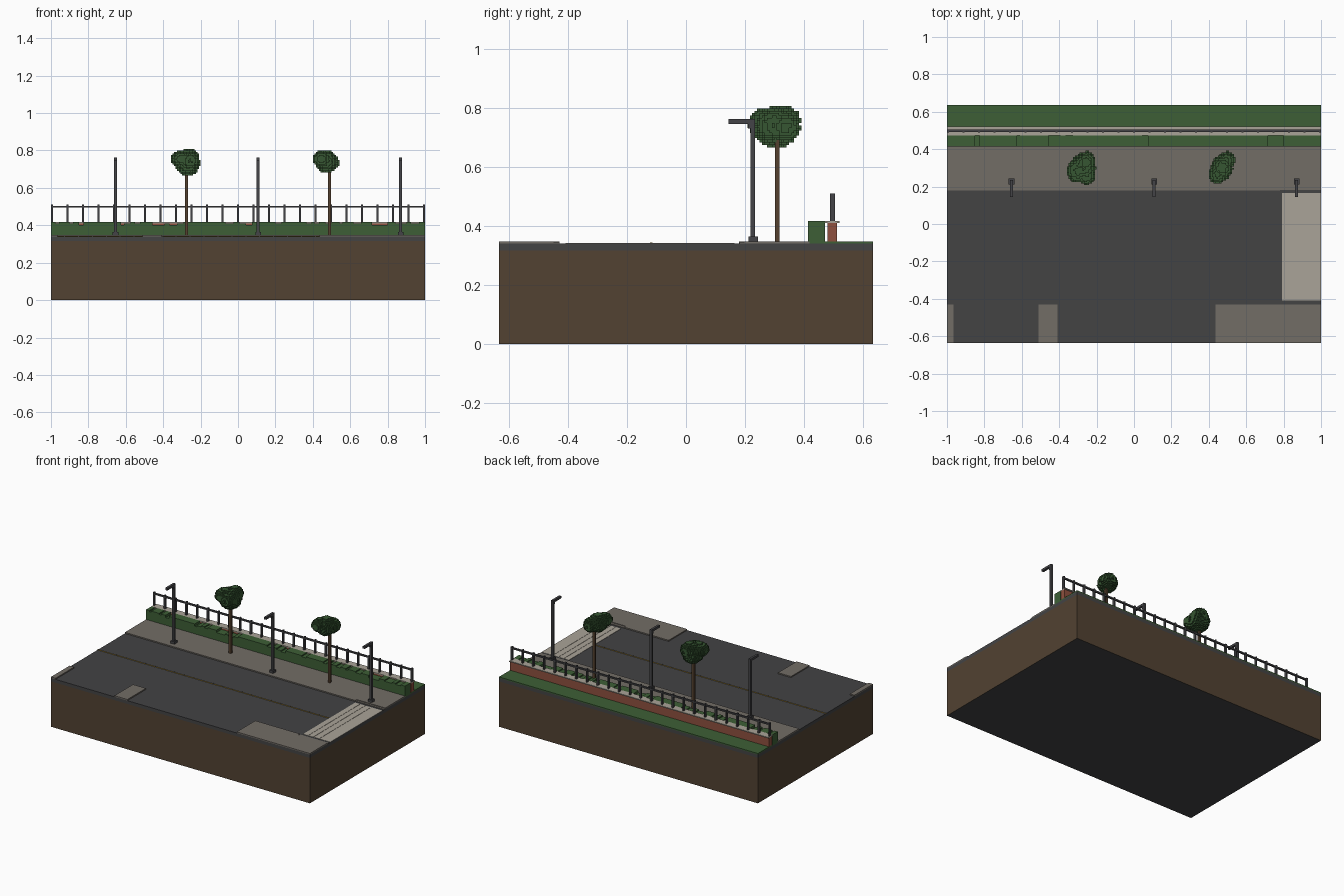
import bpy, bmesh, random
from mathutils import Matrix, Vector

random.seed(4)
cube = bpy.data.objects.get("Cube")
if cube:
    bpy.data.objects.remove(cube, do_unlink=True)

VOXEL = 1 / 120
ROAD, PAVE, WALL = 0.34, 0.348, 0.41


def material(name, *rgb):
    linear = [((c / 255 + 0.055) / 1.055) ** 2.4 for c in rgb] + [1]
    mat = bpy.data.materials.new(name)
    mat.use_nodes = True
    mat.diffuse_color = linear
    bsdf = next(n for n in mat.node_tree.nodes if n.type == 'BSDF_PRINCIPLED')
    bsdf.inputs["Base Color"].default_value = linear
    bsdf.inputs["Roughness"].default_value = 0.9
    return mat


asphalt = material("asphalt", 67, 67, 68)
soil = material("soil", 82, 66, 50)
pavement = material("pavement", 114, 109, 102)
stone = material("pale stone", 170, 164, 152)
grass = material("grass green", 61, 95, 54)
brick = material("brick red", 142, 80, 62)
metal = material("dark metal", 68, 68, 71)
leaf = material("leaf green", 54, 86, 50)
bark = material("bark", 84, 64, 46)
yellow = material("line yellow", 190, 148, 45)


def finish(name, bm, *mats):
    mesh = bpy.data.meshes.new(name)
    bm.to_mesh(mesh)
    bm.free()
    for mat in mats:
        mesh.materials.append(mat)
    obj = bpy.data.objects.new(name, mesh)
    bpy.context.collection.objects.link(obj)
    return obj


def add_box(bm, x, y, z):
    """Add a box given its (low, high) range on each axis."""
    size = [b - a for a, b in (x, y, z)]
    centre = Vector([(a + b) / 2 for a, b in (x, y, z)])
    bmesh.ops.create_cube(bm, size=1, matrix=Matrix.Translation(centre) @ Matrix.Diagonal((*size, 1)))


def boxes(name, mat, *ranges):
    bm = bmesh.new()
    for r in ranges:
        add_box(bm, *r)
    return finish(name, bm, mat)


def around(c, half):
    return (c - half, c + half)


FULL = (-1, 1)
FRONT, BACK = -0.635, 0.635

# Ground block: soil sides with a dark underside, and the road layer on top
ground = boxes("soil_block", soil, (FULL, (FRONT, BACK), (0, 0.317)))
ground.data.materials.append(asphalt)
for poly in ground.data.polygons:
    poly.material_index = 1 if poly.normal.z < -0.5 else 0
boxes("road_layer", asphalt, (FULL, (FRONT, BACK), (0.317, ROAD)))

# Pavements, lowered where the crossing meets them
boxes("back_pavement", pavement,
      ((-1, 0.78), (0.18, 0.42), (ROAD, PAVE)),
      ((0.78, 1), (0.197, 0.42), (ROAD, PAVE)))
boxes("front_pavement", pavement,
      ((-1, -0.965), (FRONT, -0.43), (ROAD, PAVE)),
      ((-0.51, -0.41), (FRONT, -0.43), (ROAD, PAVE)),
      ((0.435, 0.78), (FRONT, -0.43), (ROAD, PAVE)),
      ((0.78, 1), (FRONT, -0.448), (ROAD, PAVE)))
boxes("crossing_ramps", pavement,
      ((0.78, 1), (0.182, 0.197), (ROAD, 0.344)),
      ((0.78, 1), (-0.448, -0.43), (ROAD, 0.344)))
boxes("back_lawn", grass, (FULL, (0.42, BACK), (ROAD, PAVE)))

# Crossing slabs separated by narrow joints
edges = [0.79, 0.83, 0.87, 0.915, 1.002]
boxes("crossing_slabs", stone,
      *[((a, b - 0.002), (-0.41, 0.165), (ROAD, 0.342)) for a, b in zip(edges, edges[1:])])

# Centre line: a low dashed ridge, yellow on its sides and dark on top
dash = 1.79 / 24
line = boxes("centre_line", yellow,
             *[((-1 + i * dash, -1 + (i + 0.93) * dash), around(-0.118, 0.004), (ROAD, 0.344))
               for i in range(24)])
line.data.materials.append(asphalt)
for poly in line.data.polygons:
    poly.material_index = 1 if poly.normal.z > 0.5 else 0

# Hedge of clipped blocks with an uneven top
bm = bmesh.new()
x = -1.0
while x < 0.999:
    end = min(1, x + VOXEL * random.choice((2, 3, 4, 5)))
    top = random.choice((0.417, 0.417, 0.417, 0.409, 0.401))
    add_box(bm, (x, end), (0.415, 0.473), (PAVE, top))
    x = end
finish("hedge", bm, grass)

# Brick wall, coping and railing
boxes("brick_wall", brick, (FULL, (0.48, 0.513), (PAVE, WALL)))
boxes("wall_coping", stone, (FULL, (0.473, 0.522), (WALL, 0.417)))
POSTS = 25
post_x = [-0.995 + 1.99 * i / (POSTS - 1) for i in range(POSTS)]
boxes("railing_posts", metal,
      *[(around(px, 0.005), around(0.498, 0.008), (0.417, 0.51)) for px in post_x])
boxes("railing_bar", metal, (FULL, around(0.498, 0.006), (0.494, 0.504)))

# Street lamps with arms over the road
for i, px in enumerate((-0.655, 0.108, 0.87)):
    boxes(f"street_lamp_{i + 1}", metal,
          (around(px, 0.015), around(0.228, 0.016), (ROAD, 0.365)),
          (around(px, 0.008), around(0.227, 0.008), (0.365, 0.763)),
          (around(px, 0.008), (0.145, 0.235), (0.747, 0.763)),
          (around(px, 0.004), (0.211, 0.219), (0.731, 0.747)))


def voxel_crown(name, lobes):
    """Blocky crown: only the outside faces of voxels within any lobe (centre, radii)."""
    cells = set()
    for centre, radii in lobes:
        lo = [int((c - r) / VOXEL) - 1 for c, r in zip(centre, radii)]
        hi = [int((c + r) / VOXEL) + 2 for c, r in zip(centre, radii)]
        for i in range(lo[0], hi[0]):
            for j in range(lo[1], hi[1]):
                for k in range(lo[2], hi[2]):
                    d = sum((((n + 0.5) * VOXEL - c) / r) ** 2
                            for n, c, r in zip((i, j, k), centre, radii))
                    if d < 1 - random.random() * 0.12:
                        cells.add((i, j, k))
    bm = bmesh.new()
    for cell in cells:
        for axis in range(3):
            for side in (0, 1):
                near = list(cell)
                near[axis] += 2 * side - 1
                if tuple(near) in cells:
                    continue
                u, v = (axis + 1) % 3, (axis + 2) % 3
                corners = []
                for du, dv in ((0, 0), (1, 0), (1, 1), (0, 1)):
                    p = list(cell)
                    p[axis] += side
                    p[u] += du
                    p[v] += dv
                    corners.append(bm.verts.new([n * VOXEL for n in p]))
                bm.faces.new(corners if side else corners[::-1])
    bmesh.ops.remove_doubles(bm, verts=bm.verts, dist=VOXEL / 10)
    return finish(name, bm, leaf)


# Trees: thin trunks with lumpy crowns
for i, tx in enumerate((-0.275, 0.49)):
    boxes(f"tree_trunk_{i + 1}", bark, (around(tx, 0.008), around(0.31, 0.008), (PAVE, 0.72)))
voxel_crown("tree_crown_1", [
    ((-0.27, 0.305, 0.735), (0.068, 0.078, 0.073)),
    ((-0.305, 0.285, 0.755), (0.055, 0.065, 0.045)),
    ((-0.255, 0.33, 0.76), (0.05, 0.06, 0.05)),
    ((-0.255, 0.255, 0.745), (0.05, 0.045, 0.045)),
])
voxel_crown("tree_crown_2", [
    ((0.47, 0.30, 0.742), (0.06, 0.068, 0.062)),
    ((0.445, 0.265, 0.755), (0.048, 0.052, 0.045)),
    ((0.495, 0.34, 0.735), (0.047, 0.05, 0.048)),
])
